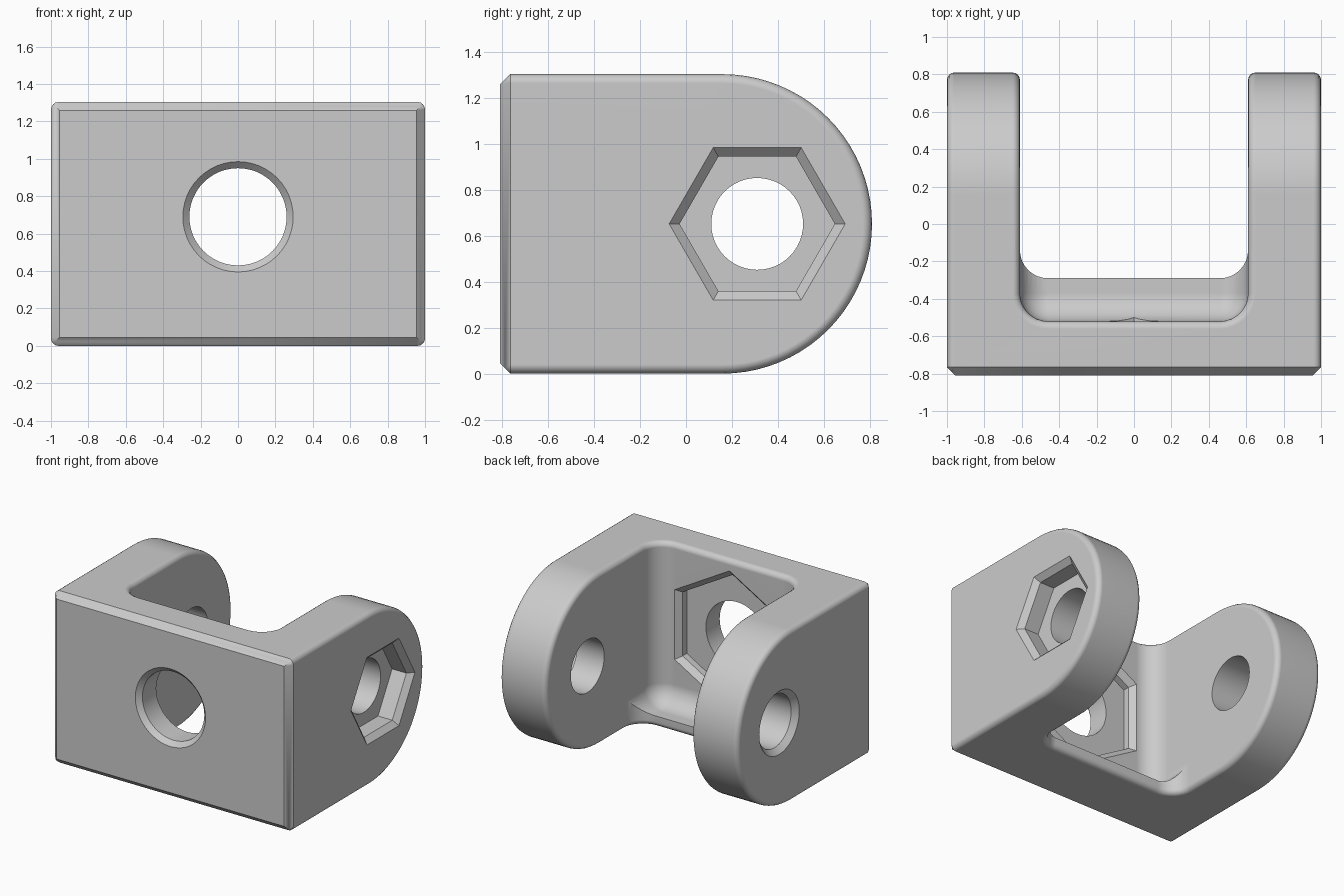
import bpy, bmesh
from math import sin, cos, pi, radians

cube = bpy.data.objects.get("Cube")
if cube:
    bpy.data.objects.remove(cube, do_unlink=True)

H, FRONT = 1.304, -0.81         # height, front face
INNER, CORNER = 0.61, 0.15      # half gap between arms, inner fillet
ROUND, STEPS = 0.04, 4          # edge rounding
PIN_Y, BOLT_Z = 0.31, 0.69      # hole centres


def loft(name, loops):
    """Closed solid through matching loops of points."""
    bm = bmesh.new()
    rings = [[bm.verts.new(p) for p in loop] for loop in loops]
    for a, b in zip(rings, rings[1:]):
        for i in range(len(a)):
            j = (i + 1) % len(a)
            bm.faces.new((a[i], a[j], b[j], b[i]))
    bm.faces.new(rings[0][::-1])
    bm.faces.new(rings[-1])
    bmesh.ops.recalc_face_normals(bm, faces=bm.faces)
    mesh = bpy.data.meshes.new(name)
    bm.to_mesh(mesh)
    bm.free()
    obj = bpy.data.objects.new(name, mesh)
    bpy.context.collection.objects.link(obj)
    return obj


def cut(body, cutter):
    """Subtract the cutter and discard it."""
    mod = body.modifiers.new("cut", 'BOOLEAN')
    mod.operation, mod.solver, mod.object = 'DIFFERENCE', 'EXACT', cutter
    cutter.hide_render = True
    bpy.context.view_layer.objects.active = body
    bpy.ops.object.modifier_apply(modifier=mod.name)
    bpy.data.objects.remove(cutter, do_unlink=True)


def tongue(z, back, front, off=0.0, n=8):
    """Plan outline of the gap, with rounded back corners."""
    cx, cy, r = INNER - CORNER, back + CORNER, CORNER + off
    arc = [(r * cos(pi / 2 * i / n), -r * sin(pi / 2 * i / n)) for i in range(n + 1)]
    right = [(INNER + off, front)] + [(cx + u, cy + v) for u, v in arc]
    left = [(-x, y) for x, y in reversed(right)]
    return [(x, y, z) for x, y in right + left]


def ring_x(n, r, x):
    return [(x, PIN_Y + r * cos(2 * pi * i / n), H / 2 + r * sin(2 * pi * i / n))
            for i in range(n)]


def ring_y(n, r, y):
    return [(r * sin(2 * pi * i / n), y, BOLT_Z + r * cos(2 * pi * i / n))
            for i in range(n)]


def bevel(obj, pick, width, segments):
    bm = bmesh.new()
    bm.from_mesh(obj.data)
    bmesh.ops.bevel(bm, geom=[e for e in bm.edges if pick(e)], offset=width,
                    offset_type='OFFSET', segments=segments, profile=0.5,
                    affect='EDGES', clamp_overlap=False)
    bm.to_mesh(obj.data)
    bm.free()


# Side profile with a round end, pulled across the width
R = H / 2
profile = [(FRONT, 0)]
profile += [(-FRONT - R + R * sin(pi * i / 40), R - R * cos(pi * i / 40)) for i in range(41)]
profile += [(FRONT, H)]
bracket = loft("clevis_bracket", [[(x, y, z) for y, z in profile] for x in (-1, 1)])

# Gap between the arms, right through
cut(bracket, loft("gap_cutter", [tongue(z, -0.29, 1.2) for z in (-0.2, 1.5)]))

# Front chamfer, then rounded long edges
bevel(bracket, lambda e: all(v.co.y < FRONT + 0.01 for v in e.verts), 0.045, 1)
bevel(bracket, lambda e: e.is_manifold and e.calc_face_angle() > 1.2, ROUND, STEPS)

# Pocket behind the wall: filleted floor above a lip, flared rim at the top
FILLET, FLOOR = CORNER - 0.001, 0.085
levels = []
for i in range(9):
    t = pi / 2 * i / 8
    levels.append((FLOOR + FILLET * (1 - cos(t)), -FILLET * (1 - sin(t))))
for i in range(STEPS + 1):
    t = pi / 2 * i / STEPS
    levels.append((H - ROUND + ROUND * sin(t), ROUND * (1 - cos(t))))
levels.append((H + 0.1, ROUND))
cut(bracket, loft("pocket_cutter", [tongue(z, -0.52, -0.13, o) for z, o in levels]))

# Pin hole through both arms, countersunk on one side
cut(bracket, loft("pin_hole_cutter", [ring_x(48, r, x) for r, x in
                                      ((0.29, -1.05), (0.2, -0.96), (0.2, 1.1))]))
# Nut recess on the other arm
cut(bracket, loft("arm_nut_cutter", [ring_x(6, r, x) for r, x in
                                     ((0.338, 0.84), (0.338, 0.96), (0.44, 1.05))]))
# Bolt hole in the front wall, countersunk at the front
cut(bracket, loft("bolt_hole_cutter", [ring_y(48, r, y) for r, y in
                                       ((0.345, -0.86), (0.26, -0.775), (0.26, -0.4))]))
# Nut recess inside the wall
cut(bracket, loft("wall_nut_cutter", [ring_y(6, r, y) for r, y in
                                      ((0.485, -0.61), (0.485, -0.56),
                                       (0.53, -0.52), (0.53, -0.4))]))

# Single plain grey
grey = bpy.data.materials.new("plain_grey")
grey.use_nodes = True
color = (0.6, 0.6, 0.6, 1)
grey.diffuse_color = color
bsdf = next(n for n in grey.node_tree.nodes if n.type == 'BSDF_PRINCIPLED')
bsdf.inputs["Base Color"].default_value = color
bracket.data.materials.clear()
bracket.data.materials.append(grey)
for p in bracket.data.polygons:
    p.material_index = 0

# Smooth shading that keeps flat faces flat
bpy.ops.object.select_all(action='DESELECT')
bracket.select_set(True)
bpy.context.view_layer.objects.active = bracket
bpy.ops.object.shade_smooth_by_angle(angle=radians(32))
normals = bracket.modifiers.new("flat_faces", 'WEIGHTED_NORMAL')
normals.keep_sharp = True
